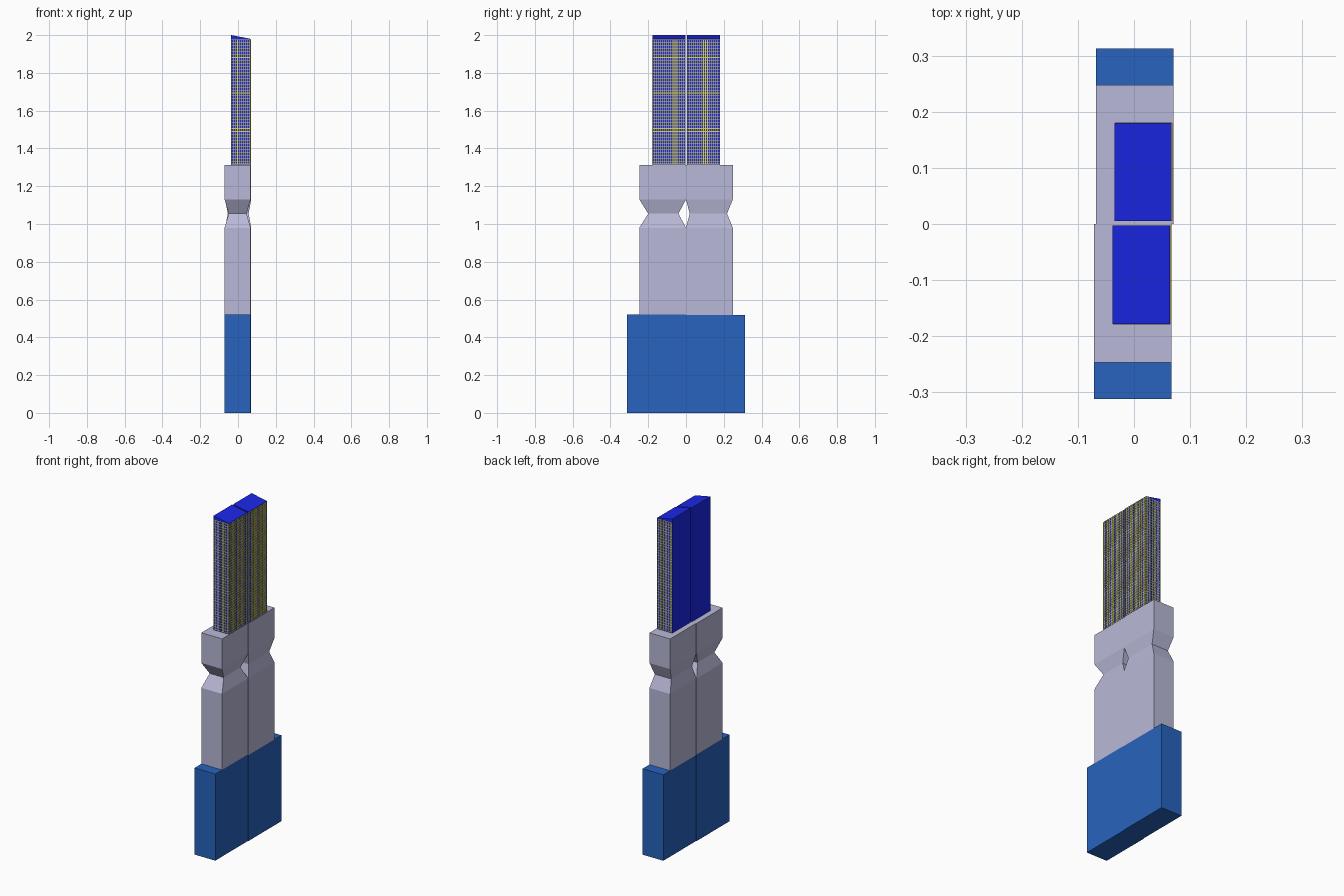
import bpy, bmesh

if "Cube" in bpy.data.objects:
    bpy.data.objects.remove(bpy.data.objects["Cube"])


def material(name, rgb):
    m = bpy.data.materials.new(name)
    m.diffuse_color = (*rgb, 1)
    m.use_nodes = True
    m.node_tree.nodes["Principled BSDF"].inputs["Base Color"].default_value = m.diffuse_color
    return m


BASE = material("base_blue", (0.02, 0.125, 0.51))
GREY = material("lavender_grey", (0.485, 0.485, 0.69))
BLUE = material("deep_blue", (0.011, 0.021, 0.83))
YELLOW = material("grid_yellow", (0.75, 0.70, 0.04))


def finish(bm, name, mat):
    bmesh.ops.recalc_face_normals(bm, faces=bm.faces)
    me = bpy.data.meshes.new(name)
    bm.to_mesh(me)
    bm.free()
    me.materials.append(mat)
    ob = bpy.data.objects.new(name, me)
    bpy.context.collection.objects.link(ob)
    return ob


def add_loft(bm, sections):
    """Stack of rectangles: each is (z, x0, x1, y0, y1)."""
    rings = [[bm.verts.new(p) for p in ((x0, y0, z), (x1, y0, z), (x1, y1, z), (x0, y1, z))]
             for z, x0, x1, y0, y1 in sections]
    for a, b in zip(rings, rings[1:]):
        for i in range(4):
            j = (i + 1) % 4
            bm.faces.new((a[i], a[j], b[j], b[i]))
    bm.faces.new(rings[0][::-1])
    bm.faces.new(rings[-1])
    return rings


def loft(name, mat, sections):
    bm = bmesh.new()
    add_loft(bm, sections)
    return finish(bm, name, mat)


def add_box(bm, x0, x1, y0, y1, z0, z1):
    add_loft(bm, [(z0, x0, x1, y0, y1), (z1, x0, x1, y0, y1)])


def lattice(bm, axis, u0, u1, d0, d1, z0, z1, w=0.003):
    """Crossed bars over a wall; u runs along the wall, d is its thickness."""
    def bar(a0, a1, c0, c1):
        if axis == "x":
            add_box(bm, d0, d1, a0, a1, c0, c1)
        else:
            add_box(bm, a0, a1, d0, d1, c0, c1)
    cols = round((u1 - u0 - w) / 0.0105)
    rows = round((z1 - z0 - w) / 0.0155)
    for i in range(cols + 1):
        u = u0 + (u1 - u0 - w) * i / cols
        bar(u, u + w, z0, z1)
    for i in range(rows + 1):
        z = z0 + (z1 - z0 - w) * i / rows
        bar(u0, u1, z, z + w)


# Two near-identical units side by side, very slightly offset:
# side, x shift, body y, waist y, base top, tower y, waist half depth
UNITS = [
    ("front", -0.002, (-0.247, 0.0), (-0.2, -0.04), 0.522, (-0.178, -0.003), 0.047),
    ("back", 0.001, (0.0, 0.248), (0.02, 0.217), 0.518, (0.005, 0.18), 0.055),
]
for side, dx, (by0, by1), (wy0, wy1), top, (ty0, ty1), wx in UNITS:
    x0, x1 = -0.069 + dx, 0.069 + dx

    # Base block
    y0, y1 = (-0.312, 0.0) if side == "front" else (0.0, 0.313)
    loft(side + "_base", BASE, [(0, x0, x1, y0, y1), (top, x0, x1, y0, y1)])

    # Body with pinched waist
    full = (x0, x1, by0, by1)
    loft(side + "_body", GREY, [
        (top, *full), (0.98, *full),
        (1.055, -wx + dx, wx + dx, wy0, wy1),
        (1.13, *full), (1.312, *full)])

    # Tower with its top sloping down towards +x
    tx0, tx1 = -0.036 + dx, 0.066 + dx
    bm = bmesh.new()
    rings = add_loft(bm, [(1.312, tx0, tx1, ty0, ty1), (2.0, tx0, tx1, ty0, ty1)])
    for v in rings[-1][1:3]:
        v.co.z = 1.98
    finish(bm, side + "_tower", BLUE)

    # Yellow lattice on the +x wall and on the outer end wall
    bm = bmesh.new()
    lattice(bm, "x", ty0, ty1, tx1 - 0.001, tx1 + 0.0015, 1.316, 1.977)
    end = ty0 if side == "front" else ty1
    lattice(bm, "y", tx0 + 0.001, tx1 + 0.001, end - 0.001, end + 0.001, 1.316, 1.977)
    finish(bm, side + "_lattice", YELLOW)
